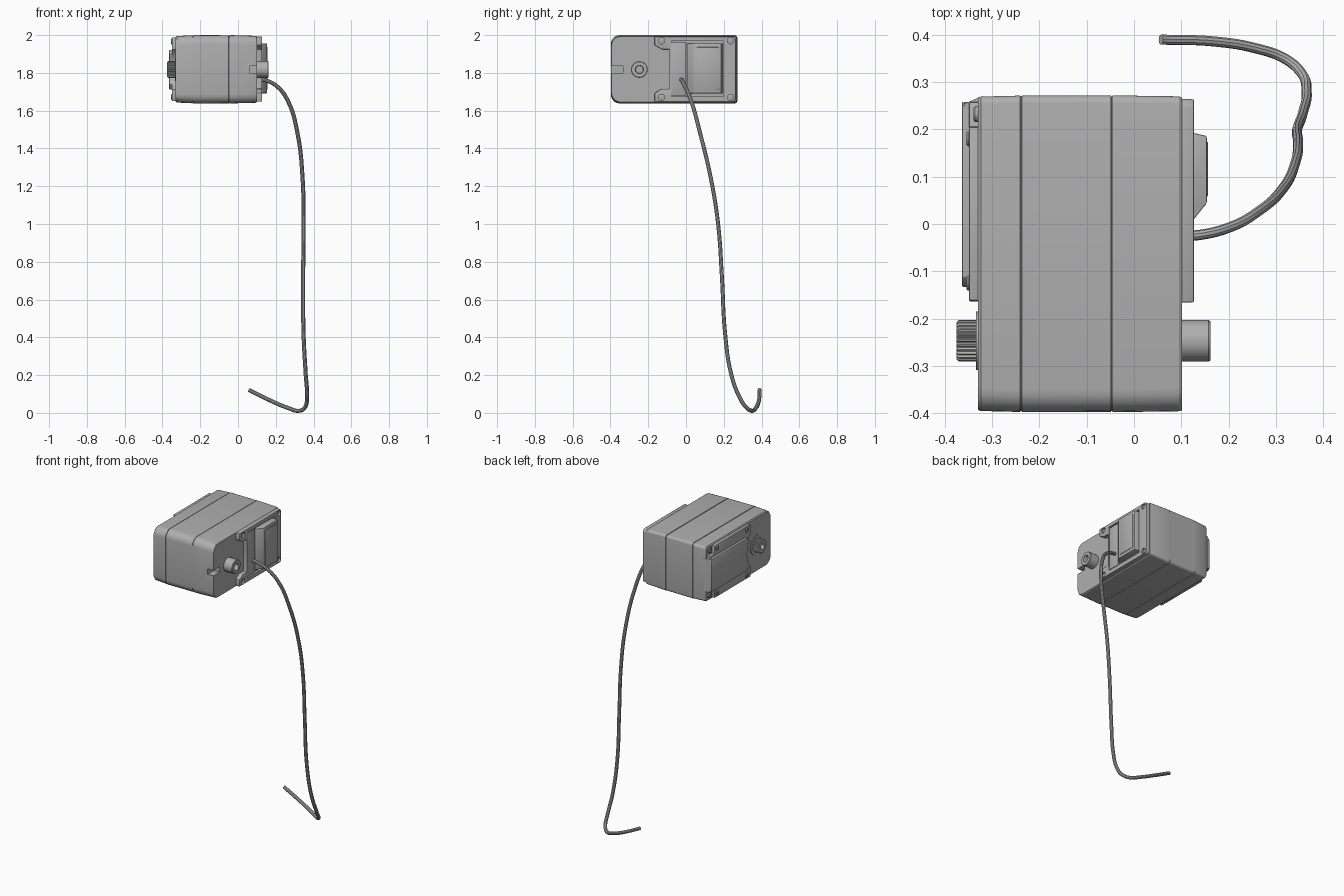
import bpy, bmesh, math
from math import sin, cos, pi, radians

if "Cube" in bpy.data.objects:
    bpy.data.objects.remove(bpy.data.objects["Cube"])

grey = bpy.data.materials.new("grey")
grey.diffuse_color = (0.43, 0.43, 0.43, 1)
grey.use_nodes = True
grey.node_tree.nodes["Principled BSDF"].inputs["Base Color"].default_value = grey.diffuse_color
ZC = 1.82          # mid height of the housing
SHAFT = (-0.247, 1.818)


def finish(name, bm, bevel=0.0, cutters=()):
    """Turn a bmesh into a shaded object, with optional bevel and cuts."""
    bmesh.ops.recalc_face_normals(bm, faces=bm.faces)
    me = bpy.data.meshes.new(name)
    bm.to_mesh(me)
    bm.free()
    ob = bpy.data.objects.new(name, me)
    bpy.context.collection.objects.link(ob)
    if bevel:
        m = ob.modifiers.new("bevel", 'BEVEL')
        m.width, m.segments, m.limit_method = bevel, 2, 'ANGLE'
    for c in cutters:
        m = ob.modifiers.new("cut", 'BOOLEAN')
        m.object, m.operation, m.solver = c, 'DIFFERENCE', 'EXACT'
    if bevel or cutters:
        bpy.context.view_layer.update()
        dg = bpy.context.evaluated_depsgraph_get()
        new = bpy.data.meshes.new_from_object(ob.evaluated_get(dg))
        ob.modifiers.clear()
        ob.data = new
    for c in cutters:
        bpy.data.objects.remove(c)
    ob.data.materials.clear()
    ob.data.materials.append(grey)
    ob.data.shade_smooth()
    ob.data.set_sharp_from_angle(angle=radians(28))
    return ob


def loft(name, rings, bevel=0.0, cutters=(), closed=False):
    """Skin equal-length rings of points; cap the ends or join them."""
    bm = bmesh.new()
    rows = [[bm.verts.new(p) for p in r] for r in rings]
    n = len(rows[0])
    pairs = list(zip(rows, rows[1:])) + ([(rows[-1], rows[0])] if closed else [])
    for a, b in pairs:
        for i in range(n):
            j = (i + 1) % n
            bm.faces.new((a[i], a[j], b[j], b[i]))
    if not closed:
        bm.faces.new(rows[0])
        bm.faces.new(rows[-1])
    return finish(name, bm, bevel, cutters)


def prism(name, profile, x0, x1, bevel=0.0, cutters=()):
    """Extrude a (y, z) profile along x."""
    return loft(name, [[(x, y, z) for y, z in profile] for x in (x0, x1)], bevel, cutters)


def rect(y0, y1, z0, z1):
    return [(y0, z0), (y1, z0), (y1, z1), (y0, z1)]


def turned(name, centre, outline, n=32, closed=False):
    """Revolve (x, radius) points about an axis parallel to x."""
    return loft(name, [[(x, centre[0] + r * cos(2 * pi * i / n), centre[1] + r * sin(2 * pi * i / n))
                        for i in range(n)] for x, r in outline], closed=closed)


def rounded(y0, y1, z0, z1, rf, rb, n=5):
    """Rectangle with front corner radius rf and back corner radius rb."""
    out = []
    for cy, cz, r, a0 in ((y1 - rb, z1 - rb, rb, 0), (y0 + rf, z1 - rf, rf, 90),
                          (y0 + rf, z0 + rf, rf, 180), (y1 - rb, z0 + rb, rb, 270)):
        for k in range(n + 1):
            a = radians(a0 + 90 * k / n)
            out.append((cy + r * cos(a), cz + r * sin(a)))
    return out


# Housing with two seam grooves and a slot at the front edge of the right side
stations = [(-0.33, 0.010), (-0.324, 0.005)]
for seam in (-0.239, -0.047):
    stations += [(seam - 0.002, 0.001), (seam - 0.001, 0.005), (seam + 0.001, 0.005), (seam + 0.002, 0.0)]
stations += [(0.095, 0.004), (0.101, 0.008)]
slot = prism("slot_cutter", rect(-0.42, -0.333, 1.80, 1.836), 0.06, 0.15)
loft("housing", [[(x, y, z) for y, z in rounded(-0.398 + d * .5, 0.272 - d * .5, 1.638 + d, 2.0 - d, 0.048, 0.016)]
                 for x, d in stations], cutters=[slot])

# Right rim: C-shaped frame with two screw ears and a sunken pocket
half = [(-0.088, 0.105), (-0.130, 0.105), (-0.166, 0.127), (-0.166, 0.172)]
rim = [(y, ZC + z) for y, z in half] + [(0.252, 1.992), (0.264, 1.98), (0.264, 1.66), (0.252, 1.648)]
rim += [(y, ZC - z) for y, z in reversed(half)]
pocket = prism("pocket_cutter", rect(-0.078, 0.198, 1.675, 1.968), 0.113, 0.2)
holes = [prism("hole_cutter", [(y + .017 * cos(a * pi / 8), z + .017 * sin(a * pi / 8)) for a in range(16)], 0.112, 0.2)
         for y in (-0.13, 0.236) for z in (1.67, 1.97)]
prism("right_rim", rim, 0.09, 0.127, 0.004, [pocket] + holes)
# Plate between the ears and the pocket
prism("cable_plate", rect(-0.086, 0.0, 1.680, 1.962), 0.10, 0.124, 0.003)

# Sloped raised cover with a slightly proud inner panel
side = [(0.10, 0.003), (0.125, 0.008), (0.154, 0.044), (0.154, 0.186), (0.128, 0.192), (0.10, 0.192)]
loft("right_cover", [[(x, y, z) for x, y in side] for z in (1.692, 1.956)], 0.003)
prism("cover_panel", rect(0.058, 0.174, 1.712, 1.936), 0.15, 0.1565, 0.002)

# Hollow round boss on the right side, and its base disc
turned("idler_boss", SHAFT, [(0.09, 0.044), (0.158, 0.044), (0.162, 0.041), (0.162, 0.022), (0.125, 0.020), (0.09, 0.020)],
       closed=True)
turned("boss_floor", SHAFT, [(0.09, 0.021), (0.128, 0.021)])

# Left rim: flange with a concave edge around the output shaft
arc = [(SHAFT[0] + 0.135 * cos(radians(a)), SHAFT[1] + 0.135 * sin(radians(a))) for a in range(52, -53, -8)]
flange = [(-0.162, 1.65), (0.205, 1.65), (0.205, 1.70), (0.258, 1.70), (0.258, 1.936), (0.205, 1.936),
          (0.205, 1.988), (-0.162, 1.988)] + arc
prism("left_rim", flange, -0.349, -0.32, 0.003)
arc2 = [(y, z) for y, z in arc if abs(z - SHAFT[1]) < 0.085]
prism("left_panel", [(-0.112, 1.712), (0.246, 1.712), (0.258, 1.724), (0.258, 1.91), (0.246, 1.922), (-0.112, 1.922)]
      + [(max(y, -0.14) + 0.004, z) for y, z in arc2], -0.364, -0.335, 0.003)
# Tapered rear edge joining the left flange to the housing
loft("left_rear_edge", [[(-0.36, 0.254, z), (-0.32, 0.271, z), (-0.32, 0.24, z), (-0.36, 0.24, z)] for z in (1.712, 1.922)])

# Screw heads on both sides
for y in (-0.13, 0.236):
    for z in (1.67, 1.97):
        turned("right_screw", (y, z), [(0.10, 0.012), (0.119, 0.012), (0.121, 0.009)], 16)
for y in (-0.125, 0.18, 0.232):
    for z in (1.672, 1.965):
        x = -0.339 if y > 0.2 else -0.354
        turned("left_screw", (y, z), [(-0.32, 0.016), (x + .003, 0.016), (x, 0.013), (x, 0.008), (x + .006, 0.008)], 16)

# Splined output shaft: toothed outer wall with a centre hole
TEETH = 25


def spline(x, r, depth):
    return [(x, SHAFT[0] + (r - depth * (i % 4 > 1)) * cos(2 * pi * i / (4 * TEETH)),
             SHAFT[1] + (r - depth * (i % 4 > 1)) * sin(2 * pi * i / (4 * TEETH))) for i in range(4 * TEETH)]


loft("output_spline", [spline(-0.32, 0.044, 0.005), spline(-0.371, 0.044, 0.005), spline(-0.375, 0.040, 0.003),
                       spline(-0.375, 0.018, 0), spline(-0.345, 0.018, 0), spline(-0.32, 0.018, 0)], closed=True)
turned("spline_floor", SHAFT, [(-0.32, 0.019), (-0.347, 0.019)])
turned("output_collar", SHAFT, [(-0.32, 0.062), (-0.334, 0.062), (-0.334, 0.03)], 40)

# Hanging cable, hooked at the lower end
path = [(0.10, -0.025, 1.765), (0.14, -0.023, 1.762), (0.205, -0.006, 1.73), (0.265, 0.028, 1.65),
        (0.315, 0.075, 1.48), (0.342, 0.132, 1.24), (0.347, 0.17, 1.0), (0.345, 0.19, 0.72),
        (0.347, 0.207, 0.42), (0.358, 0.238, 0.21), (0.365, 0.28, 0.09), (0.355, 0.318, 0.03),
        (0.322, 0.348, 0.011), (0.26, 0.371, 0.028), (0.17, 0.386, 0.066), (0.057, 0.39, 0.122)]
cu = bpy.data.curves.new("cable_path", 'CURVE')
cu.dimensions = '3D'
cu.bevel_depth, cu.bevel_resolution, cu.resolution_u = 0.0108, 3, 6
cu.use_fill_caps = True
sp = cu.splines.new('BEZIER')
sp.bezier_points.add(len(path) - 1)
for bp, p in zip(sp.bezier_points, path):
    bp.co = p
    bp.handle_left_type = bp.handle_right_type = 'AUTO'
tmp = bpy.data.objects.new("cable_path", cu)
bpy.context.collection.objects.link(tmp)
bpy.context.view_layer.update()
mesh = bpy.data.meshes.new_from_object(tmp.evaluated_get(bpy.context.evaluated_depsgraph_get()))
bm = bmesh.new()
bm.from_mesh(mesh)
bmesh.ops.remove_doubles(bm, verts=bm.verts, dist=1e-5)
bpy.data.objects.remove(tmp)
finish("cable", bm)
